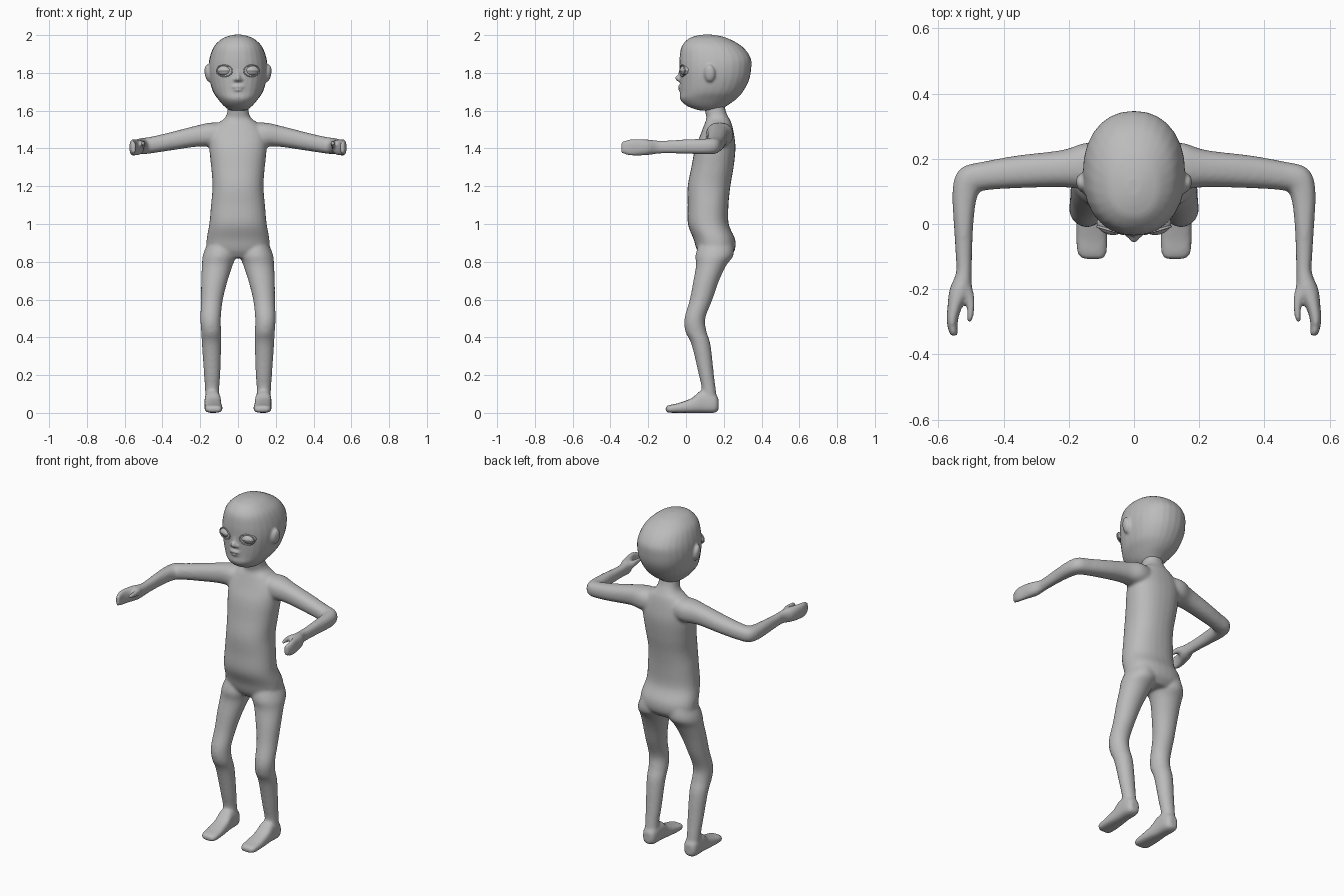
import bpy, bmesh, math
from mathutils import Vector, Matrix

grey = bpy.data.materials.new("plain_grey")
grey.diffuse_color = (0.5, 0.5, 0.5, 1)
SEG, STEPS = 28, 4


def spline(rows):
    """Smooth in-between rows through the given cross-sections."""
    out = []
    for i in range(len(rows) - 1):
        p = [rows[max(0, min(len(rows) - 1, i + k))] for k in (-1, 0, 1, 2)]
        for s in range(STEPS):
            t = s / STEPS
            out.append([0.5 * (2*b + (c - a)*t + (2*a - 5*b + 4*c - d)*t*t
                               + (3*b - a - 3*c + d)*t**3) for a, b, c, d in zip(*p)])
    return out + [list(rows[-1])]


def loft(bm, rows, side=1, upright=False, power=2.0):
    """Rows are x, y, z, half width, half depth (or height), heading in degrees."""
    rings = []
    for x, y, z, a, b, h in spline(rows):
        h = math.radians(h)
        u = Vector((math.cos(h), math.sin(h), 0))
        v = Vector((0, 0, 1)) if upright else Vector((0, 1, 0))
        ring = []
        for i in range(SEG):
            t = 2 * math.pi * i / SEG
            c, s = math.cos(t), math.sin(t)
            c = math.copysign(abs(c) ** (2 / power), c)
            s = math.copysign(abs(s) ** (2 / power), s)
            p = Vector((x, y, z)) + u * a * c + v * b * s
            ring.append(bm.verts.new((p.x * side, p.y, p.z)))
        rings.append(ring)
    faces = [bm.faces.new(rings[0]), bm.faces.new(rings[-1])]
    for r, q in zip(rings, rings[1:]):
        for i in range(SEG):
            j = (i + 1) % SEG
            faces.append(bm.faces.new((r[i], r[j], q[j], q[i])))
    bmesh.ops.recalc_face_normals(bm, faces=faces)


def ball(bm, loc, radii, turn=0, tilt=0):
    m = (Matrix.Translation(loc) @ Matrix.Rotation(math.radians(turn), 4, 'Z')
         @ Matrix.Rotation(math.radians(tilt), 4, 'Y') @ Matrix.Diagonal((*radii, 1)))
    return bmesh.ops.create_uvsphere(bm, u_segments=24, v_segments=16, radius=1, matrix=m)["verts"]


def finish(bm, name):
    me = bpy.data.meshes.new(name)
    bm.to_mesh(me)
    bm.free()
    for p in me.polygons:
        p.use_smooth = True
    me.materials.append(grey)
    ob = bpy.data.objects.new(name, me)
    bpy.context.collection.objects.link(ob)
    return ob


def blend(ob, voxel, rounds):
    """Fuse the overlapping parts into one smooth skin."""
    m = ob.modifiers.new("fuse", 'REMESH')
    m.mode, m.voxel_size, m.use_smooth_shade = 'VOXEL', voxel, True
    s = ob.modifiers.new("soften", 'SMOOTH')
    s.factor, s.iterations = 0.5, rounds


# Body: torso with neck, then paired legs, feet, arms and thumbs
body = bmesh.new()
loft(body, [(0, y, z, a, b, 0) for z, y, a, b in [
    (.82, .155, .09, .07), (.86, .158, .160, .100), (.92, .150, .166, .110),
    (1.0, .118, .152, .108), (1.1, .117, .143, .108), (1.2, .122, .135, .113),
    (1.3, .140, .142, .112), (1.4, .155, .152, .107), (1.47, .165, .150, .090),
    (1.53, .170, .110, .072), (1.56, .168, .070, .060), (1.6, .155, .056, .055),
    (1.68, .140, .055, .055)]], power=2.3)
for side in (1, -1):
    # Leg
    loft(body, [(x, y, z, a, b, 0) for x, y, z, a, b in [
        (.090, .160, .92, .060, .080), (.097, .152, .84, .088, .101),
        (.110, .133, .78, .081, .080), (.125, .107, .70, .070, .068),
        (.138, .080, .60, .058, .060), (.145, .047, .50, .054, .055),
        (.142, .053, .43, .053, .056), (.140, .080, .36, .051, .050),
        (.137, .108, .20, .043, .040), (.137, .120, .13, .038, .037),
        (.135, .125, .06, .038, .042)]], side)
    # Foot
    loft(body, [(x, y, z, a, b, 0) for x, y, z, a, b in [
        (.135, .172, .045, .022, .030), (.135, .150, .050, .040, .050),
        (.134, .080, .058, .043, .058), (.132, .030, .039, .045, .039),
        (.130, -.040, .026, .048, .026), (.129, -.090, .021, .045, .020),
        (.125, -.108, .019, .030, .014)]], side, True, 2.8)
    # Arm with mitten hand
    loft(body, [
        (.05, .175, 1.470, .060, .060, 90), (.14, .178, 1.473, .072, .064, 90),
        (.22, .170, 1.465, .057, .056, 90), (.36, .160, 1.437, .050, .048, 90),
        (.46, .147, 1.418, .044, .044, 82), (.505, .133, 1.412, .046, .043, 45),
        (.520, .085, 1.410, .038, .041, 10), (.523, .000, 1.410, .030, .038, 0),
        (.522, -.10, 1.408, .025, .034, 0), (.522, -.15, 1.407, .024, .035, 0),
        (.533, -.20, 1.406, .033, .041, 0), (.549, -.25, 1.405, .023, .044, 0),
        (.558, -.30, 1.405, .017, .043, 0), (.552, -.343, 1.405, .012, .030, 0)],
        side, True, 2.3)
    # Thumb
    loft(body, [
        (.517, -.17, 1.412, .014, .020, 0), (.508, -.21, 1.420, .016, .021, 0),
        (.501, -.25, 1.425, .012, .017, 0), (.504, -.303, 1.425, .009, .011, 0)], side, True)
blend(finish(body, "body"), .0085, 6)

# Head with ears, nose and lips
head = bmesh.new()
loft(head, [(0, y, z, a, b, 0) for z, y, a, b in [
    (1.602, .125, .045, .060), (1.625, .110, .075, .105), (1.66, .117, .105, .148),
    (1.70, .135, .132, .166), (1.76, .150, .150, .183), (1.82, .155, .157, .190),
    (1.88, .154, .150, .188), (1.94, .137, .127, .160), (1.98, .120, .086, .108),
    (1.995, .115, .050, .066), (2.002, .112, .020, .026)]], power=2.2)
for side in (1, -1):
    ball(head, (.158 * side, .125, 1.798), (.018, .030, .046), -12 * side, 8 * side)
    ball(head, (.012 * side, -.034, 1.765), (.012, .012, .010))
ball(head, (0, -.036, 1.772), (.015, .022, .018))
ball(head, (0, -.026, 1.795), (.011, .014, .030))
ball(head, (0, -.028, 1.727), (.034, .014, .009))
ball(head, (0, -.026, 1.711), (.029, .014, .009))
blend(finish(head, "head"), .0065, 3)

# Eyes: an eyeball, a raised upper lid and a rim on each side
for side, word in ((1, "left"), (-1, "right")):
    spot, turn = (.072 * side, -.002, 1.811), 16 * side
    bm = bmesh.new()
    ball(bm, spot, (.040, .027, .026), turn)
    finish(bm, word + "_eye")
    bm = bmesh.new()
    ball(bm, spot, (.043, .031, .029), turn)
    bmesh.ops.bisect_plane(bm, geom=bm.verts[:] + bm.edges[:] + bm.faces[:],
                           plane_co=spot, plane_no=(0, 0, -1), clear_outer=True)
    finish(bm, word + "_upper_lid")
    bpy.ops.mesh.primitive_torus_add(
        major_segments=32, minor_segments=8, major_radius=.042, minor_radius=.004,
        location=(.072 * side, -.019, 1.811), rotation=(math.pi / 2, 0, math.radians(turn)))
    rim = bpy.context.object
    rim.name = word + "_eye_rim"
    rim.scale = (1, .72, 1)
    rim.data.materials.append(grey)
    bpy.ops.object.shade_smooth()

# Seam between the lips
bm = bmesh.new()
ball(bm, (0, -.036, 1.719), (.026, .005, .003))
finish(bm, "mouth")
